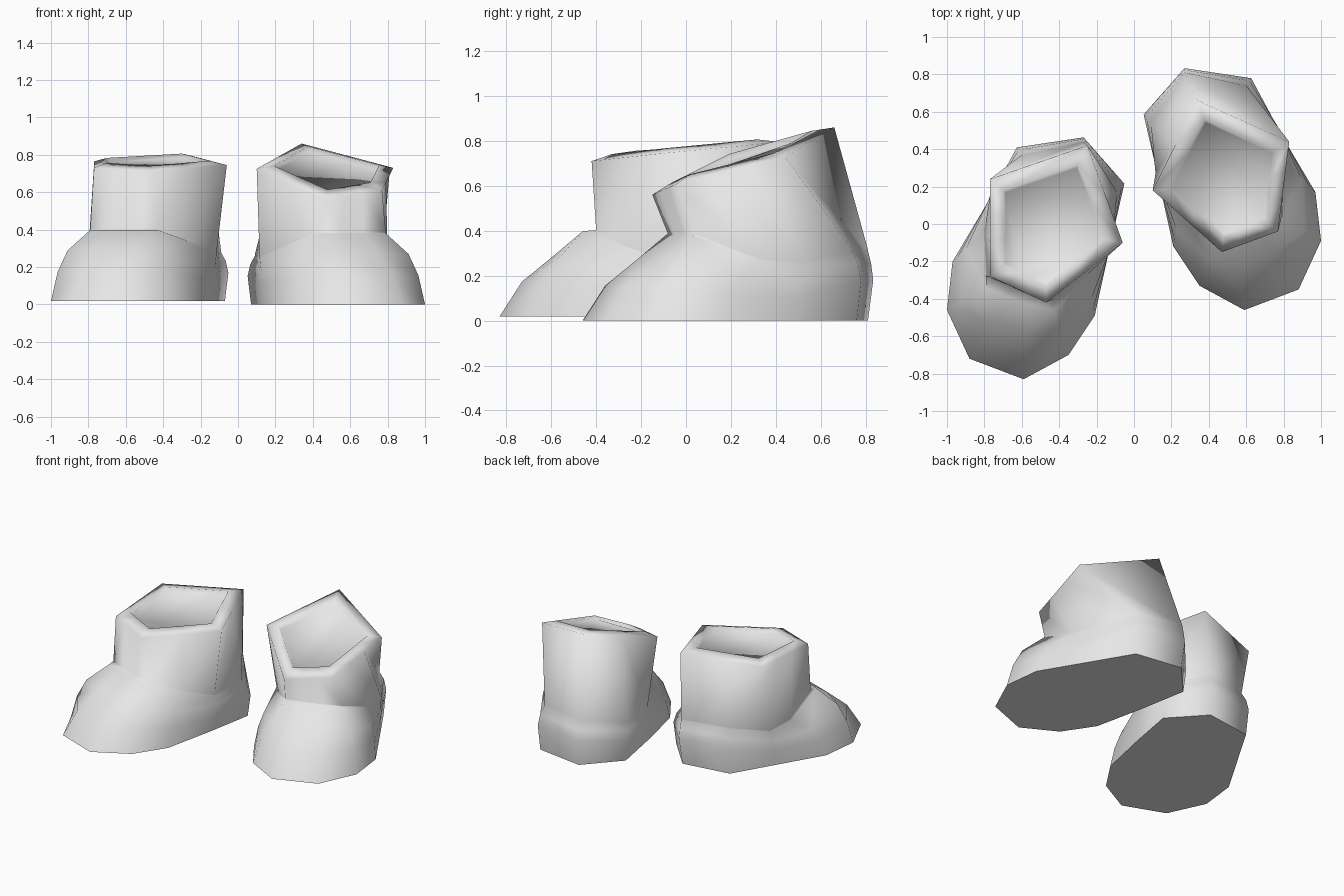
import bpy, bmesh
from mathutils import Vector

if "Cube" in bpy.data.objects:
    bpy.data.objects.remove(bpy.data.objects["Cube"])

grey = bpy.data.materials.new("light_grey")
grey.diffuse_color = (0.8, 0.8, 0.8, 1)
grey.use_nodes = True
grey.node_tree.nodes["Principled BSDF"].inputs["Base Color"].default_value = grey.diffuse_color

# Sole outline, from the toe round the inner side, heel and outer side
SOLE = [(.59, -.83), (.35, -.70), (.21, -.49), (.13, -.12), (.07, .21), (.28, .44),
        (.62, .39), (.78, .12), (.97, -.20), (1.0, -.46), (.88, -.72)]
# Ankle crease, high over the instep and low at the sides
ANKLE = [(.55, -.43, .38), (.43, -.46, .38), (.25, -.27, .31), (.115, -.10, .25),
         (.09, .17, .26), (.27, .44, .31), (.60, .37, .31), (.77, .15, .25),
         (.80, -.04, .27), (.79, -.34, .38), (.67, -.39, .38)]
FRONT = (0, 1, 10)
INSTEP = (0, 1, 9, 10)
HEEL = (4, 5, 6)


def cuff_ring(corners):
    """Spread five cuff corners over the eleven columns of the boot."""
    a, b, c, d, e = [Vector(p) for p in corners]
    return [a.lerp(e, .33), a, a.lerp(b, .5), b, b.lerp(c, .5), c, d,
            d.lerp(e, .35), d.lerp(e, .65), e, e.lerp(a, .33)]


def boot(name, side, dy, dz, ledge, corners):
    sole = [Vector((x, y, 0)) for x, y in SOLE]
    ankle = [Vector(p) for p in ANKLE]
    rings = [sole]
    # Rounded foot, straight over the toe, with a slightly bulging heel
    for t, t_front, h, h_heel, bulge in ((.17, .25, .41, .58, .025), (.42, .6, .71, .82, .015)):
        ring = []
        for i, (s, a) in enumerate(zip(sole, ankle)):
            p = s.lerp(a, t_front if i in FRONT else t)
            p.z = a.z * (h_heel if i in HEEL else h)
            if i in HEEL:
                p += (Vector((s.x, s.y, 0)) - Vector((.45, 0, 0))).normalized() * bulge
            ring.append(p)
        rings.append(ring)
    rings.append(ankle)
    # Small ledge where the shaft leaves the instep
    rings.append([p + Vector((0, ledge if i in INSTEP else 0, .005)) for i, p in enumerate(ankle)])
    rings = [[p + Vector((0, 0, dz)) for p in r] for r in rings]
    # Cuff, sloping rim and slightly sunken lining
    top = cuff_ring(corners)
    mid = sum((Vector(p) for p in corners), Vector()) / 5
    rim = [p.lerp(mid, .23) + Vector((0, 0, .022)) for p in top]
    well = [p.lerp(mid, .05) - Vector((0, 0, .02)) for p in rim]
    rings += [top, rim, well]

    bm = bmesh.new()
    loops = [[bm.verts.new((p.x * side, p.y + dy, p.z)) for p in r] for r in rings]
    n = len(SOLE)
    for lo, hi in zip(loops, loops[1:]):
        for i in range(n):
            j = (i + 1) % n
            bm.faces.new((lo[i], lo[j], hi[j], hi[i]))
    bottom = bm.faces.new(loops[0])
    bm.faces.new(loops[-1])
    bmesh.ops.recalc_face_normals(bm, faces=bm.faces[:])
    for f in bm.faces:
        f.smooth = True
    # Crisp sole edge
    for e in bottom.edges:
        e.smooth = False
    me = bpy.data.meshes.new(name)
    bm.to_mesh(me)
    bm.free()
    me.materials.append(grey)
    bpy.context.collection.objects.link(bpy.data.objects.new(name, me))


# Upright boot, and its mirrored partner with the shaft leaning forward
boot("upright_boot", -1, 0, .018, .06,
     [(.47, -.42, .71), (.06, -.10, .745), (.25, .42, .795), (.77, .24, .765), (.77, -.28, .73)])
boot("leaning_boot", 1, .37, 0, .01,
     [(.47, -.52, .56), (.10, -.19, .725), (.34, .29, .86), (.83, .07, .73), (.77, -.41, .61)])
